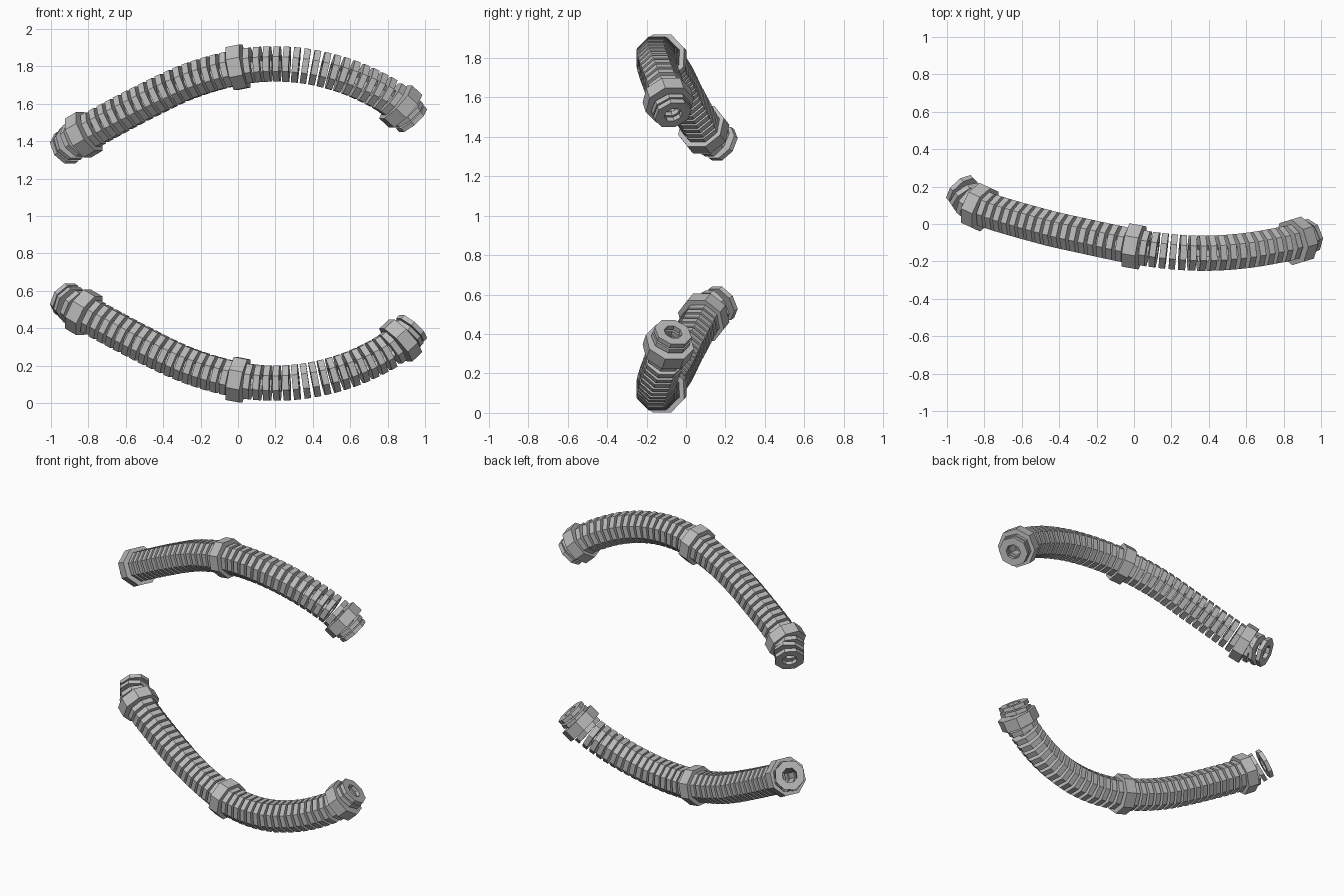
import bpy, bmesh, math
from mathutils import Vector

if "Cube" in bpy.data.objects:
    bpy.data.objects.remove(bpy.data.objects["Cube"])

grey = bpy.data.materials.new("hose grey")
grey.diffuse_color = (0.5, 0.5, 0.5, 1)
grey.use_nodes = True
grey.node_tree.nodes["Principled BSDF"].inputs["Base Color"].default_value = grey.diffuse_color

MID_Z = 0.96
PATH = [Vector(p) for p in (
    (-0.92, 0.18, 1.365), (-0.825, 0.09, 1.435), (-0.5, -0.01, 1.61),
    (-0.25, -0.068, 1.725), (0, -0.12, 1.795), (0.2, -0.148, 1.813),
    (0.4, -0.156, 1.795), (0.6, -0.142, 1.74), (0.78, -0.112, 1.655),
    (0.87, -0.09, 1.585), (0.928, -0.068, 1.52))]


def sample_path(points, steps=40):
    """Catmull-Rom curve as dense points with running length."""
    ext = [2 * points[0] - points[1]] + points + [2 * points[-1] - points[-2]]
    out = []
    for i in range(1, len(ext) - 2):
        a, b, c, d = ext[i - 1:i + 3]
        for k in range(steps):
            t = k / steps
            out.append(0.5 * (2 * b + (c - a) * t + (2 * a - 5 * b + 4 * c - d) * t * t
                              + (3 * b - a - 3 * c + d) * t ** 3))
    out.append(points[-1].copy())
    lengths = [0.0]
    for p, q in zip(out, out[1:]):
        lengths.append(lengths[-1] + (q - p).length)
    return out, lengths


CURVE, LENGTHS = sample_path(PATH)


def frame(s):
    i = max(1, next((k for k, l in enumerate(LENGTHS) if l >= s), len(LENGTHS) - 1))
    p, q = CURVE[i - 1], CURVE[i]
    f = (s - LENGTHS[i - 1]) / (LENGTHS[i] - LENGTHS[i - 1])
    t = (CURVE[min(i + 4, len(CURVE) - 1)] - CURVE[max(i - 5, 0)]).normalized()
    side = Vector((0, 0, 1)).cross(t).normalized()
    return p.lerp(q, f), t, side, t.cross(side)


def add_ring(bm, s, radius, width, hole=0.048):
    """Eight-sided washer square to the path."""
    c, t, u, v = frame(s)
    loops = []
    for r, w in ((radius, -1), (radius, 1), (hole, 1), (hole, -1)):
        loops.append([bm.verts.new(c + t * (w * width / 2) + r * (
            u * math.cos(math.pi * (k + 0.5) / 4) + v * math.sin(math.pi * (k + 0.5) / 4)))
            for k in range(8)])
    for j in range(4):
        a, b = loops[j], loops[(j + 1) % 4]
        for k in range(8):
            n = (k + 1) % 8
            bm.faces.new((a[k], a[n], b[n], b[k]))


def build(name, rings, flipped):
    bm = bmesh.new()
    for s, r, w in rings:
        add_ring(bm, s, r, w)
    if flipped:
        for v in bm.verts:
            v.co.z = 2 * MID_Z - v.co.z
    bmesh.ops.recalc_face_normals(bm, faces=bm.faces)
    me = bpy.data.meshes.new(name)
    bm.to_mesh(me)
    bm.free()
    me.materials.append(grey)
    bpy.context.collection.objects.link(bpy.data.objects.new(name, me))


# Positions along the path of the three collars
total = LENGTHS[-1]
left, mid, right = LENGTHS[40], LENGTHS[160], LENGTHS[360]

collars = [(s, 0.127, 0.075) for s in (left, mid, right)]
ends = [(0.0, 0.097, 0.026), (left * 0.33, 0.1, 0.026), (left * 0.62, 0.102, 0.03),
        (total, 0.097, 0.026), ((right + total) / 2 + 0.01, 0.1, 0.026)]


def run(a, b, count):
    """Evenly spaced ribs between two collars."""
    return [(a + (b - a) * (k + 1) / (count + 1), 0.102, 0.034) for k in range(count)]


ribs = run(left + 0.01, mid - 0.01, 17) + run(mid + 0.01, right - 0.01, 17)

# Upper hose and its mirrored twin below
for label, flip in (("upper", False), ("lower", True)):
    build(label + "_hose_ribs", ribs, flip)
    build(label + "_hose_collars", collars, flip)
    build(label + "_hose_end_rings", ends, flip)
